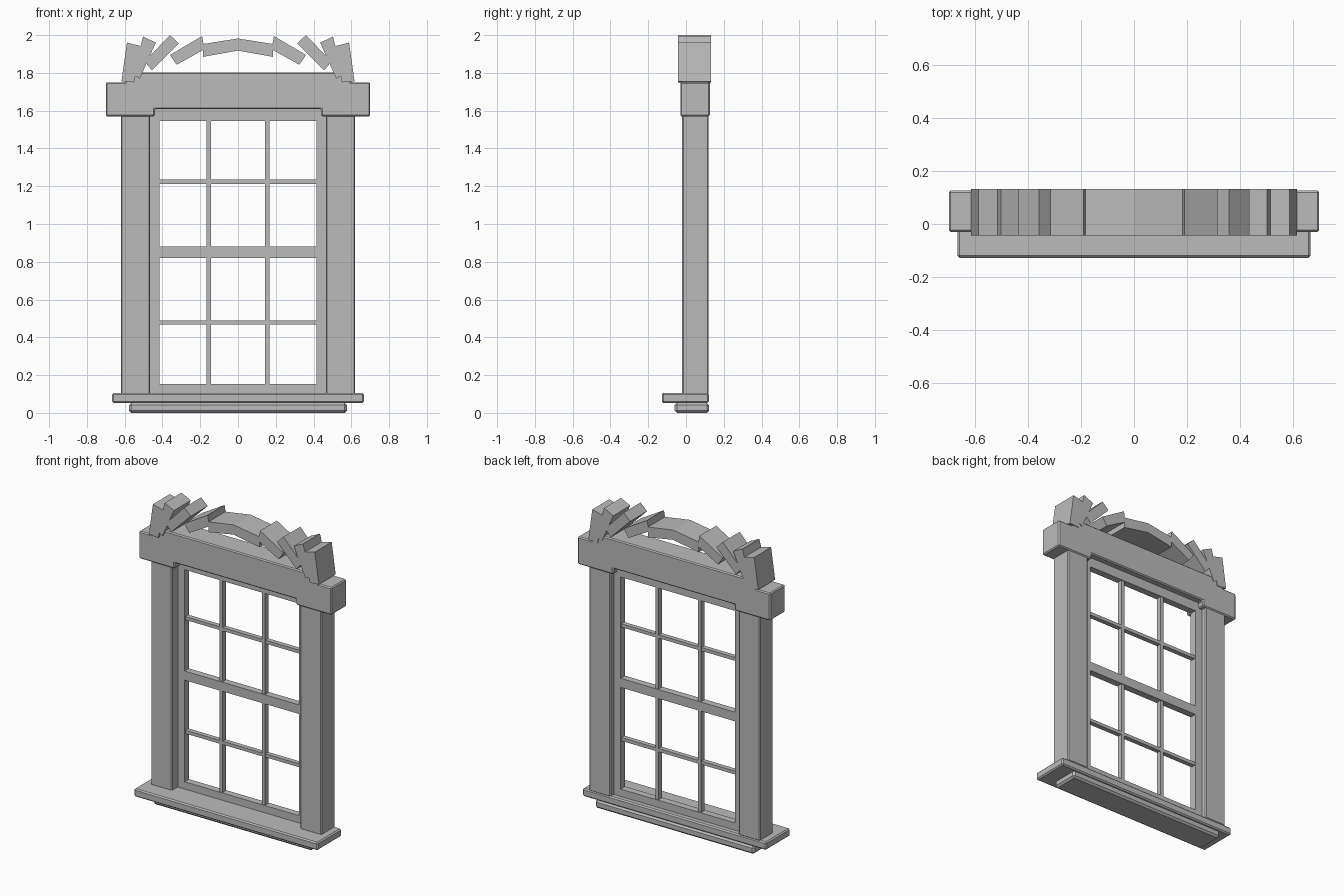
import bpy, bmesh

if "Cube" in bpy.data.objects:
    bpy.data.objects.remove(bpy.data.objects["Cube"])

stone = bpy.data.materials.new("grey stone")
stone.diffuse_color = (0.5, 0.5, 0.5, 1)
stone.use_nodes = True
stone.node_tree.nodes["Principled BSDF"].inputs["Base Color"].default_value = stone.diffuse_color


def prism(name, pts, y0, y1, bevel=0.0):
    """Extrude an (x, z) outline from y0 to y1."""
    bm = bmesh.new()
    face = bm.faces.new([bm.verts.new((x, y0, z)) for x, z in pts])
    ext = bmesh.ops.extrude_face_region(bm, geom=[face])
    verts = [v for v in ext["geom"] if isinstance(v, bmesh.types.BMVert)]
    bmesh.ops.translate(bm, verts=verts, vec=(0, y1 - y0, 0))
    bmesh.ops.recalc_face_normals(bm, faces=bm.faces)
    mesh = bpy.data.meshes.new(name)
    bm.to_mesh(mesh)
    bm.free()
    mesh.materials.append(stone)
    ob = bpy.data.objects.new(name, mesh)
    bpy.context.collection.objects.link(ob)
    if bevel:
        mod = ob.modifiers.new("Bevel", 'BEVEL')
        mod.width = bevel
        mod.segments = 1
    return ob


def box(name, x0, x1, y0, y1, z0, z1, bevel=0.0):
    return prism(name, [(x0, z0), (x1, z0), (x1, z1), (x0, z1)], y0, y1, bevel)


# Sill and the apron below it
box("sill", -0.667, 0.667, -0.128, 0.122, 0.053, 0.105, 0.008)
box("apron", -0.577, 0.577, -0.06, 0.122, 0.0, 0.053, 0.012)

# Side pillars
for side, s in (("left", -1), ("right", 1)):
    xa, xb = sorted((s * 0.465, s * 0.62))
    box(side + "_pillar", xa, xb, -0.02, 0.12, 0.10, 1.58, 0.006)

# Lintel with notched underside and raised top
half = [(0.44, 1.608), (0.44, 1.57), (0.70, 1.57), (0.70, 1.75),
        (0.60, 1.75), (0.52, 1.803)]
outline = half + [(-x, z) for x, z in reversed(half)]
prism("lintel", outline, -0.03, 0.127, 0.007)

# Sash frame: stiles and rails
Y0, Y1 = 0.04, 0.085
for side, s in (("left", -1), ("right", 1)):
    xa, xb = sorted((s * 0.415, s * 0.47))
    box(side + "_stile", xa, xb, Y0, Y1, 0.10, 1.615)
for name, z0, z1 in (("bottom_rail", 0.10, 0.153),
                     ("meeting_rail", 0.82, 0.88),
                     ("top_rail", 1.545, 1.615)):
    box(name, -0.417, 0.417, Y0, Y1, z0, z1)

# Glazing bars
for z in (0.478, 1.224):
    box("cross_bar", -0.417, 0.417, Y0 + 0.007, Y1 - 0.007, z - 0.011, z + 0.011)
for x in (-0.155, 0.155):
    for z0, z1 in ((0.15, 0.825), (0.875, 1.55)):
        box("upright_bar", x - 0.011, x + 0.011, Y0 + 0.005, Y1 - 0.005, z0, z1)

# Fan of arch bricks, mirrored left to right
bricks = [
    [(0.0, 1.977), (0.185, 1.948), (0.185, 1.88), (0.0, 1.913)],
    [(0.19, 1.99), (0.36, 1.89), (0.325, 1.838), (0.178, 1.92)],
    [(0.36, 1.995), (0.495, 1.855), (0.455, 1.808), (0.313, 1.95)],
    [(0.435, 1.955), (0.503, 1.987), (0.555, 1.785), (0.52, 1.765)],
    [(0.508, 1.935), (0.588, 1.955), (0.617, 1.75), (0.55, 1.745)],
]
for pts in bricks:
    for s in (-1, 1):
        prism("arch_brick", [(s * x, z + 0.005) for x, z in pts], -0.043, 0.132)
